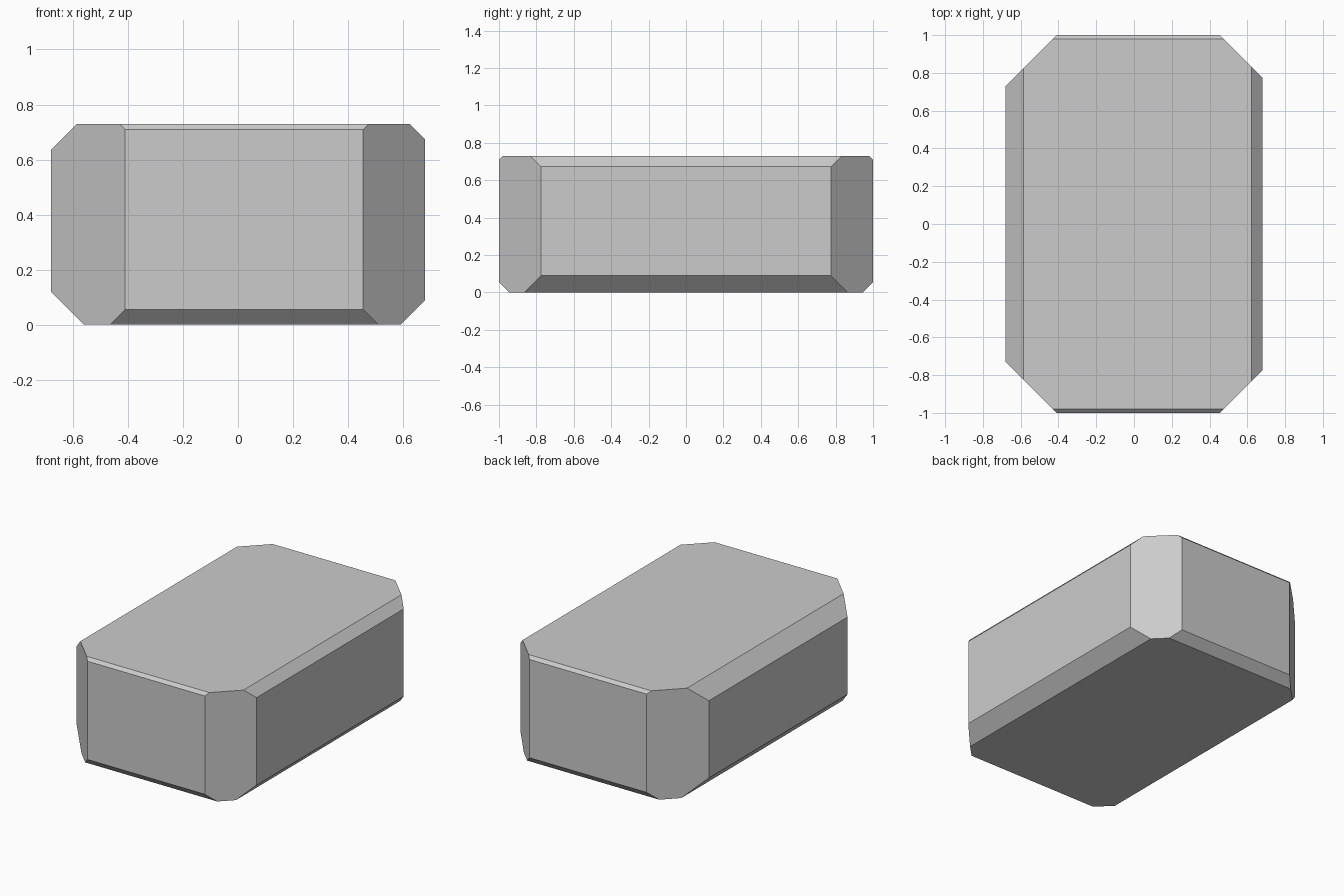
import bpy, bmesh
from mathutils import Vector

if "Cube" in bpy.data.objects:
    bpy.data.objects.remove(bpy.data.objects["Cube"])

HALF_X, HALF_Y, HEIGHT = 0.68, 1.0, 0.73

# Plain block standing on the ground
bm = bmesh.new()
bmesh.ops.create_cube(bm, size=1)
for v in bm.verts:
    v.co = Vector((v.co.x * 2 * HALF_X, v.co.y * 2 * HALF_Y, (v.co.z + 0.5) * HEIGHT))


def chamfer(sx, sy, sz, size):
    """Cut a 45 degree chamfer off the edge lying towards (sx, sy, sz)."""
    normal = Vector((sx, sy, sz))
    edge = Vector((sx * HALF_X, sy * HALF_Y, HEIGHT if sz > 0 else 0))
    cut = bmesh.ops.bisect_plane(
        bm, geom=bm.verts[:] + bm.edges[:] + bm.faces[:], dist=1e-5,
        plane_co=edge - normal * size / 2, plane_no=normal, clear_outer=True)
    rim = [e for e in cut["geom_cut"] if isinstance(e, bmesh.types.BMEdge)]
    bmesh.ops.contextual_create(bm, geom=rim)


# Front and back: corner, top and bottom chamfers
for sy in (-1, 1):
    chamfer(-1, sy, 0, 0.27)
    chamfer(1, sy, 0, 0.225)
    chamfer(0, sy, 1, 0.02)
    chamfer(0, sy, -1, 0.055)

# Left and right: uneven top and bottom chamfers
chamfer(-1, 0, 1, 0.095)
chamfer(-1, 0, -1, 0.12)
chamfer(1, 0, 1, 0.057)
chamfer(1, 0, -1, 0.09)

bmesh.ops.recalc_face_normals(bm, faces=bm.faces[:])
mesh = bpy.data.meshes.new("chamfered_block")
bm.to_mesh(mesh)
bm.free()
block = bpy.data.objects.new("chamfered_block", mesh)
bpy.context.collection.objects.link(block)
